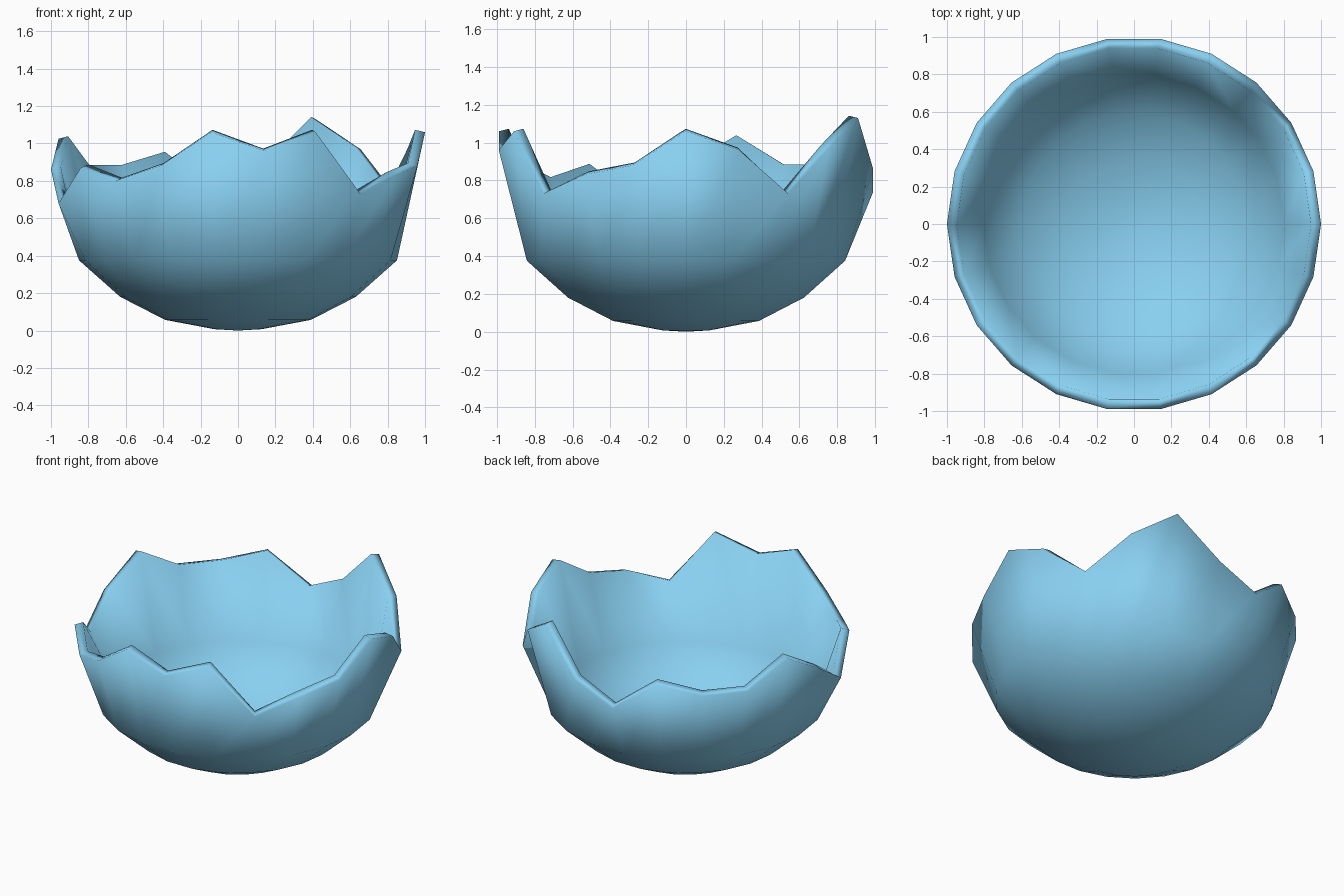
import bpy, bmesh
from math import cos, sin, tau

if "Cube" in bpy.data.objects:
    bpy.data.objects.remove(bpy.data.objects["Cube"])

SIDES = 22
# outer profile below the break: (radius, height)
PROFILE = [(0.125, 0.007), (0.39, 0.057), (0.63, 0.18), (0.85, 0.375)]
# height of the jagged break at each side, counter-clockwise from +x
RIM = [1.06, 0.96, 0.73, 0.97, 1.13, 0.86, 0.74, 0.94, 0.87, 0.87, 1.025,
       0.86, 0.68, 0.87, 0.80, 0.88, 1.06, 0.96, 1.06, 0.73, 0.83, 0.88]

bm = bmesh.new()


def ring(radius, heights):
    return [bm.verts.new((radius * cos(tau * k / SIDES),
                          radius * sin(tau * k / SIDES), z))
            for k, z in enumerate(heights)]


# shell surface: rounded bottom up to the broken edge
rings = [ring(r, [z] * SIDES) for r, z in PROFILE] + [ring(1.0, RIM)]
pole = bm.verts.new((0, 0, 0))
for k in range(SIDES):
    n = (k + 1) % SIDES
    bm.faces.new((pole, rings[0][n], rings[0][k]))
    for low, high in zip(rings, rings[1:]):
        bm.faces.new((low[k], low[n], high[n], high[k]))
bm.normal_update()

mesh = bpy.data.meshes.new("broken_shell")
bm.to_mesh(mesh)
bm.free()
shell = bpy.data.objects.new("broken_shell", mesh)
bpy.context.collection.objects.link(shell)

# wall thickness grows inwards
wall = shell.modifiers.new("wall", 'SOLIDIFY')
wall.thickness = 0.055
wall.offset = -1
mesh.shade_smooth()

# pale blue shell
blue = bpy.data.materials.new("shell_blue")
blue.diffuse_color = (0.25, 0.63, 0.88, 1)
blue.use_nodes = True
blue.node_tree.nodes["Principled BSDF"].inputs["Base Color"].default_value = blue.diffuse_color
mesh.materials.append(blue)
